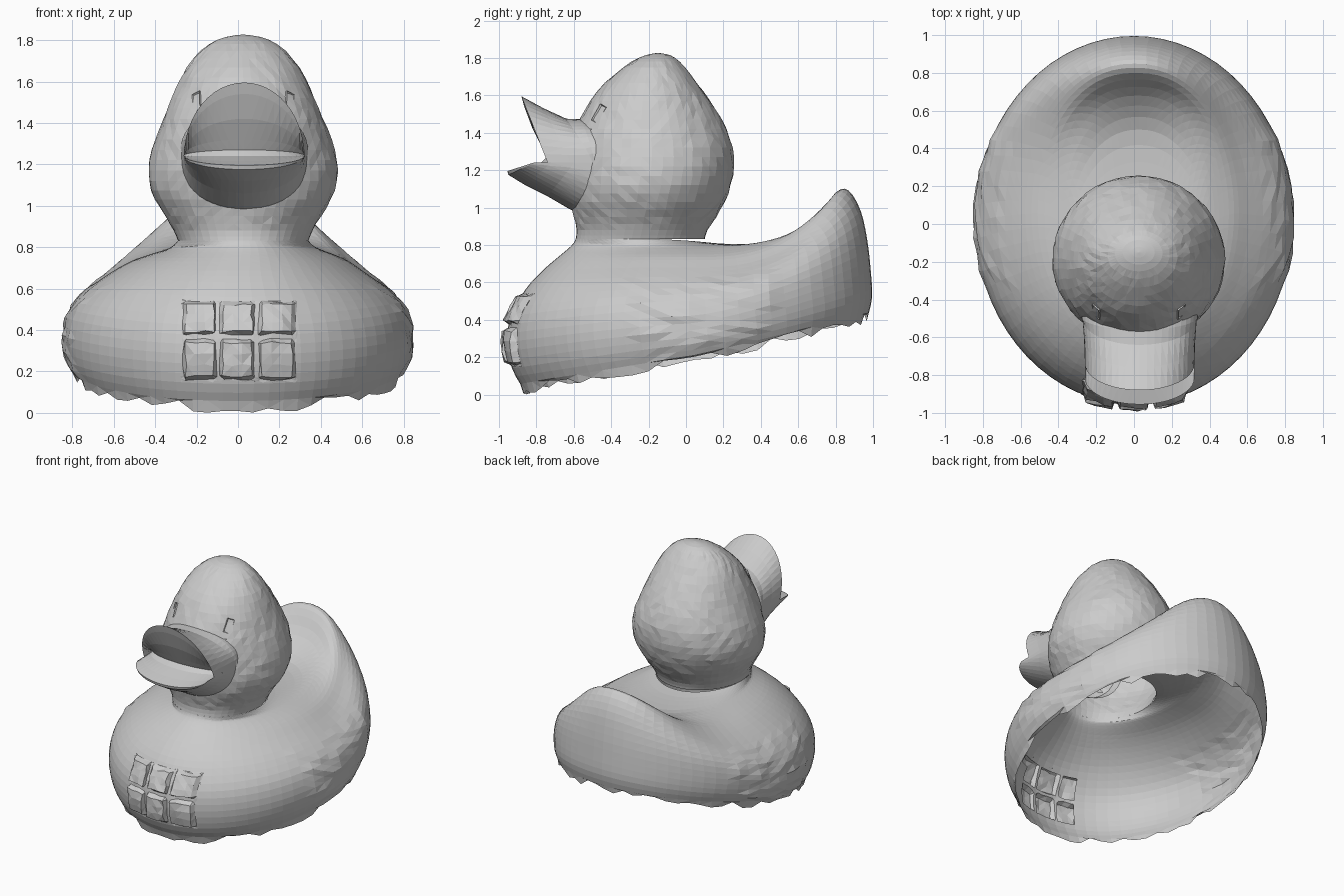
import bpy, bmesh, math, random
from mathutils import Vector, Matrix
from mathutils.bvhtree import BVHTree

if "Cube" in bpy.data.objects:
    bpy.data.objects.remove(bpy.data.objects["Cube"])

random.seed(4)
SEG = 68


def finish(bm, name):
    bmesh.ops.recalc_face_normals(bm, faces=bm.faces)
    me = bpy.data.meshes.new(name)
    bm.to_mesh(me)
    ob = bpy.data.objects.new(name, me)
    bpy.context.collection.objects.link(ob)
    return ob


def spline(rows, sub):
    """Smoothly interpolate a list of equal-length tuples."""
    out = []
    for i in range(len(rows) - 1):
        a, b, c, d = (rows[min(max(i + k, 0), len(rows) - 1)] for k in (-1, 0, 1, 2))
        for s in range(sub):
            t = s / sub
            out.append([0.5 * (2 * q + (r - p) * t + (2 * p - 5 * q + 4 * r - w) * t * t
                               + (3 * q - p - 3 * r + w) * t ** 3)
                        for p, q, r, w in zip(a, b, c, d)])
    return out + [list(rows[-1])]


def loft(grid, closed=True):
    bm = bmesh.new()
    rows = [[bm.verts.new(p) for p in row] for row in grid]
    n = len(rows[0])
    for a, b in zip(rows, rows[1:]):
        for j in range(n if closed else n - 1):
            k = (j + 1) % n
            bm.faces.new((a[j], a[k], b[k], b[j]))
    bmesh.ops.remove_doubles(bm, verts=bm.verts, dist=0.0005)
    bmesh.ops.triangulate(bm, faces=bm.faces)
    return bm


def cut_window(bm, x0, x1, z0, z1, ymax):
    """Open the shell where another part replaces it."""
    hit = [f for f in bm.faces if all(x0 < v.co.x < x1 and z0 < v.co.z < z1 and v.co.y < ymax
                                      for v in f.verts)]
    bmesh.ops.delete(bm, geom=hit, context='FACES')


# Body: rings from the torn rim up over the tail crest and in to the neck
# z front, z side, z back, y front, half width, y back, tail sharpness, x centre
body_rings = [
    (.03, .19, .41, -.87, .79, .97, 1.0, 0),
    (.14, .27, .52, -.93, .83, .995, 1.1, 0),
    (.28, .38, .66, -.955, .842, .988, 1.3, 0),
    (.42, .50, .82, -.935, .81, .97, 1.6, 0),
    (.56, .60, .98, -.86, .72, .935, 2.1, 0),
    (.66, .68, 1.09, -.77, .61, .87, 2.7, 0),
    (.73, .735, 1.08, -.69, .52, .80, 2.8, .01),
    (.78, .77, .93, -.63, .43, .68, 2.6, .02),
    (.805, .79, .82, -.605, .37, .50, 2.0, .025),
    (.82, .81, .805, -.595, .335, .25, 2.0, .025),
    (.832, .832, .815, -.59, .315, .10, 2.0, .025)]

grid = []
for i, (zf, zs, zb, yf, rx, yb, p, cx) in enumerate(spline(body_rings, 3)):
    row = []
    wide = 1 - .16 * max(0, 1 - abs(i - 20) / 8)       # squarer hollow before the tail
    for j in range(SEG):
        a = 2 * math.pi * j / SEG
        c, s = math.cos(a), math.sin(a)
        z = zs + ((zf if c > 0 else zb) - zs) * abs(c) ** p
        sx = math.copysign(abs(s) ** (wide if c < 0 else 1), s)
        v = Vector((cx + rx * sx, (yf + yb) / 2 - (yb - yf) / 2 * c, z))
        if i == 0:                                     # torn edge
            v.z = max(0, v.z + random.uniform(-.035, .025))
        if abs(v.x) > .66 and -.3 < v.y < .45 and 0 < i < 13:   # feather ripples
            v.x += math.copysign(random.uniform(-.014, .004), v.x)
        row.append(v)
    grid.append(row)
body = loft(grid)
bvh = BVHTree.FromBMesh(body)


# Chest panel: one sheet embossed with six tiles, wrapped onto the breast
def chest_y(x, z):
    hit = bvh.ray_cast(Vector((x, -3, z)), Vector((0, 1, 0)))[0]
    return hit.y if hit else -.9


def stations(spans):
    """Positions across the tiles, with True where the tile is raised."""
    out = [(spans[0][0] - .008, False)]
    for a, b in spans:
        out += [(a, False)] + [(a + (b - a) * t, True) for t in (.08, .36, .64, .92)] + [(b, False)]
    return out + [(spans[-1][1] + .008, False)]


grid = []
for x, up_x in stations(((-.265, -.105), (-.085, .08), (.1, .275))):
    row = []
    for z, up_z in stations(((.16, .355), (.38, .535))):
        h = .034 + random.uniform(-.008, .006) if up_x and up_z else .003
        row.append((x + random.uniform(-.006, .006), max(chest_y(x, z) - h, -1),
                    z + random.uniform(-.006, .006)))
    grid.append(row)
finish(loft(grid, closed=False), "chest_panel")
cut_window(body, -.275, .285, .15, .545, -.6)
finish(body, "body")

# Head: z, y front, y back, half width
head_rings = [
    (.832, -.59, .10, .315), (.88, -.585, .115, .335), (.95, -.60, .16, .375),
    (1.03, -.62, .205, .425), (1.12, -.625, .24, .455), (1.22, -.62, .255, .452),
    (1.32, -.61, .25, .425), (1.42, -.59, .215, .385), (1.52, -.54, .16, .345),
    (1.62, -.475, .095, .30), (1.71, -.385, .025, .24), (1.78, -.29, -.035, .165),
    (1.815, -.215, -.085, .085), (1.827, -.15, -.15, 0)]
grid = []
for z, yf, yb, rx in spline(head_rings, 2):
    k = .004 if .9 < z < 1.8 else 0                    # slightly uneven facets
    grid.append([(.025 + rx * math.sin(a) + random.uniform(-k, k),
                  (yf + yb) / 2 - (yb - yf) / 2 * math.cos(a) + random.uniform(-k, k), z)
                 for a in (2 * math.pi * j / 48 for j in range(48))])
head = loft(grid)
cut_window(head, -.2, .26, 1.06, 1.42, -.48)
finish(head, "head")

# Open bill: side profile (y, z) swept across, closing toward the mouth corners
bill_profile = [(-.46, 1.46), (-.56, 1.472), (-.64, 1.475), (-.76, 1.53), (-.88, 1.595),
                (-.865, 1.54), (-.82, 1.42), (-.77, 1.32), (-.745, 1.27), (-.775, 1.24),
                (-.87, 1.215), (-.955, 1.195), (-.95, 1.175), (-.86, 1.12), (-.74, 1.06),
                (-.62, .99), (-.52, .95)]
grid = []
for i in range(25):
    u = math.pi * (i / 24 - .5)
    c, s = abs(math.cos(u)), math.sin(u)
    row = []
    for y, z in bill_profile:
        back = min(1, max(0, (y + .8) / .25))          # 0 at the lips, 1 at the head
        shift = .14 * (1 - c) * (1 if y < -.6 else .5)
        row.append((.03 + (.29 + .02 * back) * s, y + shift,
                    1.24 + (z - 1.24) * c ** (1 - .25 * back)))
    grid.append(row)
finish(loft(grid, closed=False), "bill")

# Eyes: small slanted lids on the head
for name, side in (("eye_left", -1), ("eye_right", 1)):
    bm = bmesh.new()
    bmesh.ops.create_cube(bm, size=1, matrix=Matrix.Diagonal((.05, .016, .10, 1)))
    front = min(bm.faces, key=lambda f: f.calc_center_median().y)
    bmesh.ops.inset_region(bm, faces=[front], thickness=.012)
    bmesh.ops.translate(bm, verts=front.verts, vec=(0, .012, 0))
    bm.transform(Matrix.Translation((.025 + side * .222, -.462, 1.5))
                 @ Matrix.Rotation(side * math.radians(42), 4, 'Z')
                 @ Matrix.Rotation(side * math.radians(22), 4, 'Y')
                 @ Matrix.Rotation(math.radians(-20), 4, 'X'))
    finish(bm, name)
